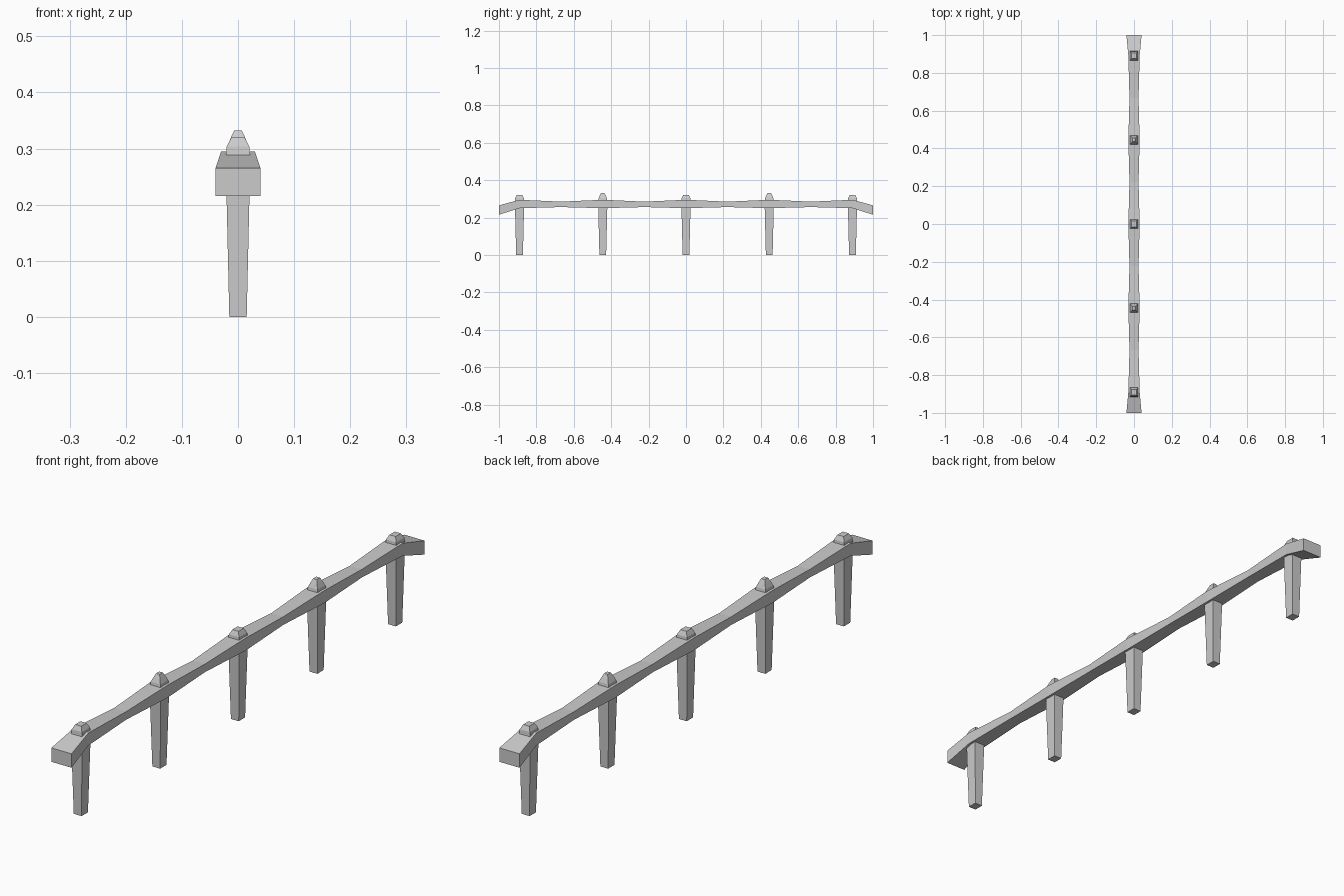
import bpy, bmesh

if "Cube" in bpy.data.objects:
    bpy.data.objects.remove(bpy.data.objects["Cube"])


def loft(name, rings):
    """Skin a list of four-point rings into a closed, flat-faced solid."""
    bm = bmesh.new()
    loops = [[bm.verts.new(p) for p in ring] for ring in rings]
    for a, b in zip(loops, loops[1:]):
        for i in range(4):
            j = (i + 1) % 4
            bm.faces.new((a[i], a[j], b[j], b[i]))
    bm.faces.new(loops[0][::-1])
    bm.faces.new(loops[-1])
    bmesh.ops.recalc_face_normals(bm, faces=bm.faces)
    mesh = bpy.data.meshes.new(name)
    bm.to_mesh(mesh)
    bm.free()
    obj = bpy.data.objects.new(name, mesh)
    bpy.context.collection.objects.link(obj)
    return obj


def column(name, y, profile):
    """Tapered square column; profile holds (half x, half y, z)."""
    return loft(name, [[(-hx, y - hy, z), (hx, y - hy, z),
                        (hx, y + hy, z), (-hx, y + hy, z)]
                       for hx, hy, z in profile])


# Rail: thick at the posts, slimmer between them, drooping flared ends
posts = [-0.89, -0.445, 0.0, 0.445, 0.89]
stations = [(-1.0, 0.040, 0.215, 0.265)]
for i, y in enumerate(posts):
    stations.append((y, 0.030, 0.250, 0.295))
    if i < len(posts) - 1:
        stations.append((y + 0.2225, 0.024, 0.256, 0.285))
stations.append((1.0, 0.040, 0.215, 0.265))
loft("rail", [[(-w, y, lo), (w, y, lo), (w, y, hi), (-w, y, hi)]
              for y, w, lo, hi in stations])

# Posts with alternating short and tall faceted caps
short_cap = [(0.022, 0.025, 0.285), (0.020, 0.023, 0.304), (0.012, 0.015, 0.320)]
tall_cap = [(0.022, 0.025, 0.285), (0.019, 0.022, 0.304),
            (0.0125, 0.015, 0.320), (0.007, 0.009, 0.332)]
for i, y in enumerate(posts):
    cap = tall_cap if i % 2 else short_cap
    column(f"post_{i + 1}", y, [(0.0155, 0.018, 0.0)] + cap)
